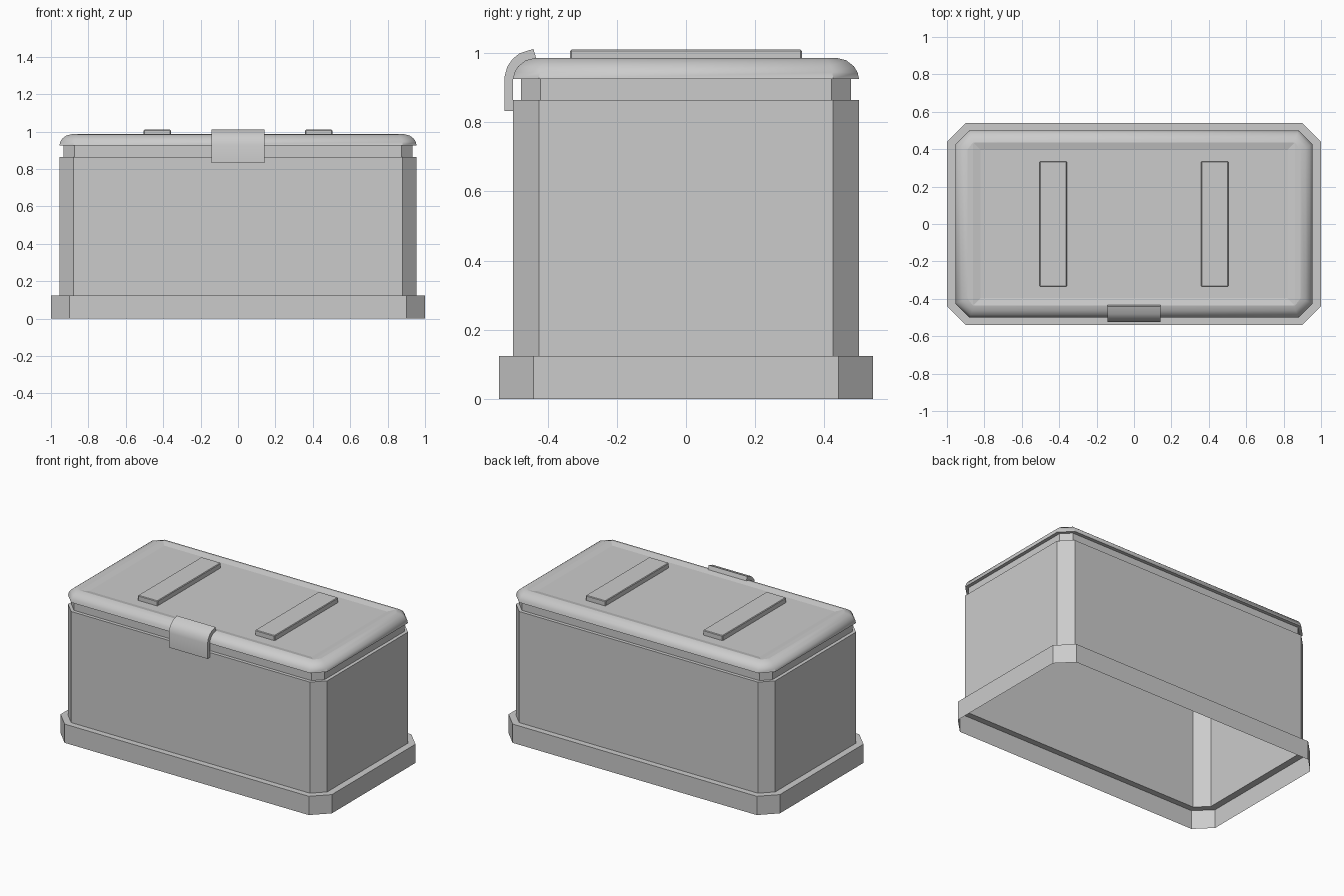
import bpy, bmesh, math

if "Cube" in bpy.data.objects:
    bpy.data.objects.remove(bpy.data.objects["Cube"])


def new_object(name, bm, smooth=None):
    mesh = bpy.data.meshes.new(name)
    bm.to_mesh(mesh)
    bm.free()
    obj = bpy.data.objects.new(name, mesh)
    bpy.context.collection.objects.link(obj)
    if smooth:
        bpy.ops.object.select_all(action='DESELECT')
        obj.select_set(True)
        bpy.context.view_layer.objects.active = obj
        bpy.ops.object.shade_smooth_by_angle(angle=math.radians(smooth))
    return obj


def ring(bm, x, y, c, z):
    """Rectangle with cut corners, counter-clockwise."""
    pts = [(x, -y + c), (x, y - c), (x - c, y), (-x + c, y),
           (-x, y - c), (-x, -y + c), (-x + c, -y), (x - c, -y)]
    return [bm.verts.new((px, py, z)) for px, py in pts]


def loft(name, sections, cap=False, smooth=None):
    """Skin of stacked sections (half x, half y, corner cut, z)."""
    bm = bmesh.new()
    rings = [ring(bm, *s) for s in sections]
    for a, b in zip(rings, rings[1:]):
        for i in range(8):
            j = (i + 1) % 8
            bm.faces.new((a[i], a[j], b[j], b[i]))
    if cap:
        bm.faces.new(rings[-1])
    bmesh.ops.remove_doubles(bm, verts=bm.verts[:], dist=1e-5)
    return new_object(name, bm, smooth)


# Open-bottomed plinth with its ledge
loft("base", [(1.0, 0.54, 0.1, 0), (1.0, 0.54, 0.1, 0.125),
              (0.955, 0.5, 0.075, 0.125)])

# Hollow body and the recessed neck under the lid
loft("body", [(0.955, 0.5, 0.075, 0.125), (0.955, 0.5, 0.075, 0.865),
              (0.932, 0.477, 0.057, 0.865), (0.932, 0.477, 0.057, 0.925),
              (0.955, 0.5, 0.075, 0.925)])

# Rounded lid edge: inset and height, corner cut shrinking as it goes in
profile = [(0, 0.925), (0.004, 0.944), (0.015, 0.962), (0.037, 0.979), (0.065, 0.986)]
lid = [(0.955 - t, 0.5 - t, 0.075 - 0.586 * t, z) for t, z in profile]
loft("lid_edge", lid, smooth=40)

# Lid top with a shallow recessed panel
loft("lid_top", [lid[-1], (0.86, 0.437, 0, 0.986), (0.82, 0.396, 0, 0.977)], cap=True)

# Two raised strips on the lid
for side, label in ((-1, "left"), (1, "right")):
    bm = bmesh.new()
    bmesh.ops.create_cube(bm, size=1)
    for v in bm.verts:
        v.co = (side * 0.432 + v.co.x * 0.145, v.co.y * 0.67, 0.99 + v.co.z * 0.04)
    strip = new_object("lid_strip_" + label, bm)
    bevel = strip.modifiers.new("edge", 'BEVEL')
    bevel.width = 0.004
    bevel.segments = 1

# Front latch: curved profile extruded across x
latch = [(-0.525, 0.832), (-0.525, 0.93), (-0.516, 0.962), (-0.501, 0.983),
         (-0.481, 0.999), (-0.441, 1.012), (-0.433, 0.985), (-0.463, 0.977),
         (-0.485, 0.96), (-0.5, 0.925), (-0.5, 0.832)]
bm = bmesh.new()
face = bm.faces.new([bm.verts.new((-0.142, y, z)) for y, z in latch])
side = bmesh.ops.extrude_face_region(bm, geom=[face], use_keep_orig=True)
for v in side["geom"]:
    if isinstance(v, bmesh.types.BMVert):
        v.co.x = 0.142
bmesh.ops.recalc_face_normals(bm, faces=bm.faces[:])
new_object("latch", bm, smooth=35)
